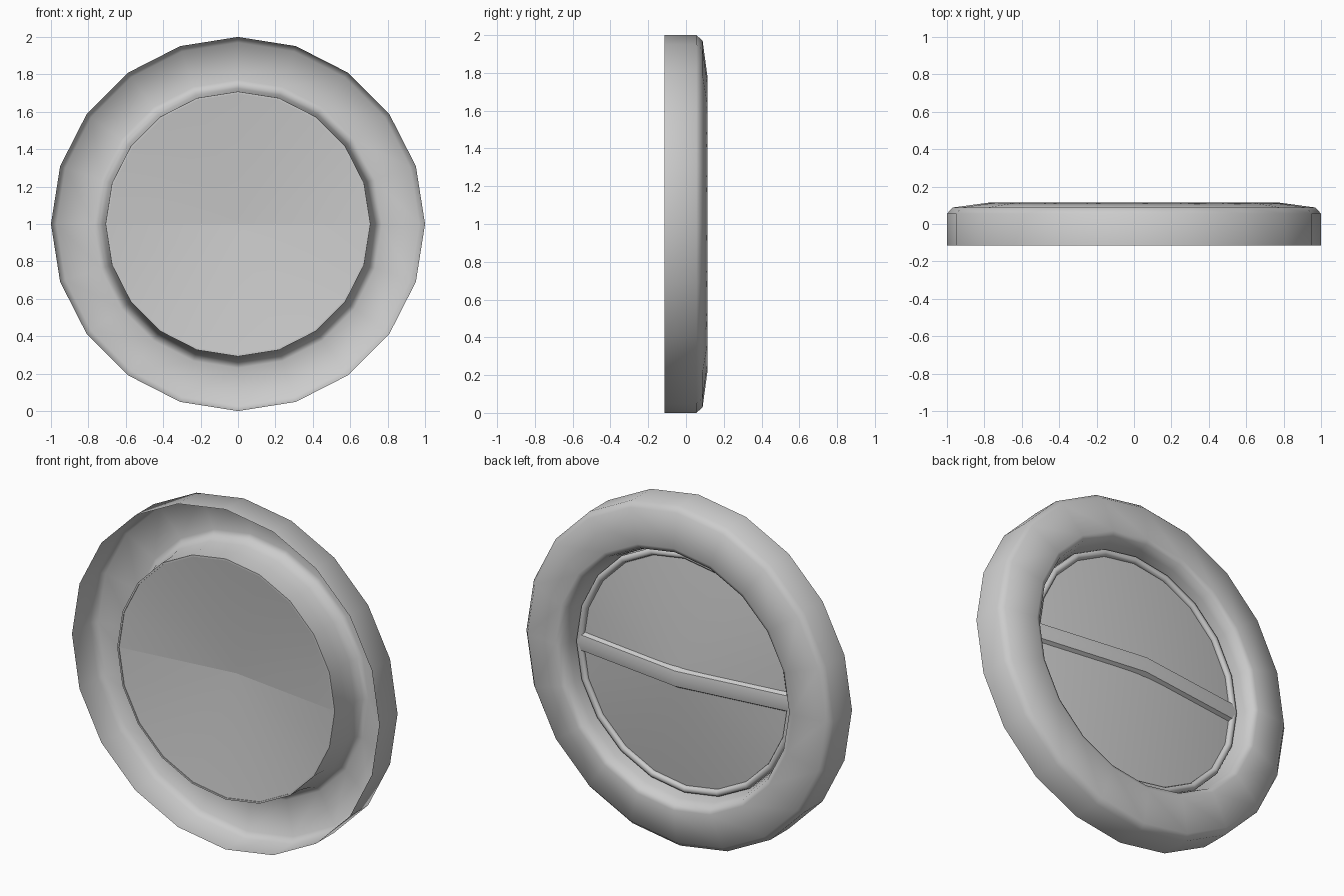
import bpy, bmesh, math

if "Cube" in bpy.data.objects:
    bpy.data.objects.remove(bpy.data.objects["Cube"])

SIDES = 20
mat = bpy.data.materials.new("plain grey")
mat.diffuse_color = (0.6, 0.6, 0.6, 1)
mat.use_nodes = True
mat.node_tree.nodes["Principled BSDF"].inputs["Base Color"].default_value = mat.diffuse_color


def finish(name, bm, angle=None):
    bmesh.ops.recalc_face_normals(bm, faces=bm.faces)
    me = bpy.data.meshes.new(name)
    bm.to_mesh(me)
    bm.free()
    me.materials.append(mat)
    ob = bpy.data.objects.new(name, me)
    bpy.context.collection.objects.link(ob)
    bpy.ops.object.select_all(action='DESELECT')
    bpy.context.view_layer.objects.active = ob
    ob.select_set(True)
    if angle:
        bpy.ops.object.shade_smooth_by_angle(angle=math.radians(angle))
    return ob


def point(r, y, i):
    a = 2 * math.pi * i / SIDES
    return (r * math.cos(a), y, 1 + r * math.sin(a))


def lathe(name, profile, closed=False, angle=60):
    """Spin (radius, y) points about the y axis through z = 1."""
    bm = bmesh.new()
    rings = [[bm.verts.new(point(r, y, i)) for i in range(SIDES)] for r, y in profile]
    pairs = list(zip(rings, rings[1:]))
    if closed:
        pairs.append((rings[-1], rings[0]))
    for a, b in pairs:
        for i in range(SIDES):
            j = (i + 1) % SIDES
            bm.faces.new((a[i], a[j], b[j], b[i]))
    return finish(name, bm, angle)


def half_pane(name, r, y_edge, y_mid, start):
    """Half of a shallow cone, fanned from its middle."""
    bm = bmesh.new()
    mid = bm.verts.new((0, y_mid, 1))
    rim = [bm.verts.new(point(r, y_edge, start + i)) for i in range(SIDES // 2 + 1)]
    for a, b in zip(rim, rim[1:]):
        bm.faces.new((mid, a, b))
    return finish(name, bm, 30)


# Hollow outer frame, open at the front, with a sleeve around the pane
lathe("frame_shell", [(1, -.115), (1, .055), (.97, .088), (.77, .115), (.742, .10),
                      (.725, .05), (.71, -.02), (.708, -.112)], angle=80)
# Thin front lip and rounded rear bead that hold the panes
lathe("front_lip", [(.708, -.112), (.698, -.112), (.698, -.105)], angle=30)
bead = [(.688 + .021 * math.cos(t * math.pi / 4), .0 + .021 * math.sin(t * math.pi / 4))
        for t in range(8)]
lathe("rear_bead", bead, closed=True, angle=80)

# Front and rear panes, each in two halves, bulging to the back
for side, r, y in (("front", .70, -.108), ("rear", .69, -.005)):
    half_pane(side + "_pane_upper", r, y, y + .09, 0)
    half_pane(side + "_pane_lower", r, y, y + .09, SIDES // 2)

# Bent crossbar with a bevelled section, following the rear pane
bm = bmesh.new()
section = [(-.062, -.01), (-.045, .018), (.0, .026), (.045, .018), (.062, -.01)]
rows = [[bm.verts.new((x, y + dy, 1 + dz)) for dz, dy in section]
        for x, y in ((-.685, -.003), (0, .085), (.685, -.003))]
for a, b in zip(rows, rows[1:]):
    for i in range(len(section) - 1):
        bm.faces.new((a[i], a[i + 1], b[i + 1], b[i]))
finish("crossbar", bm, 25)
